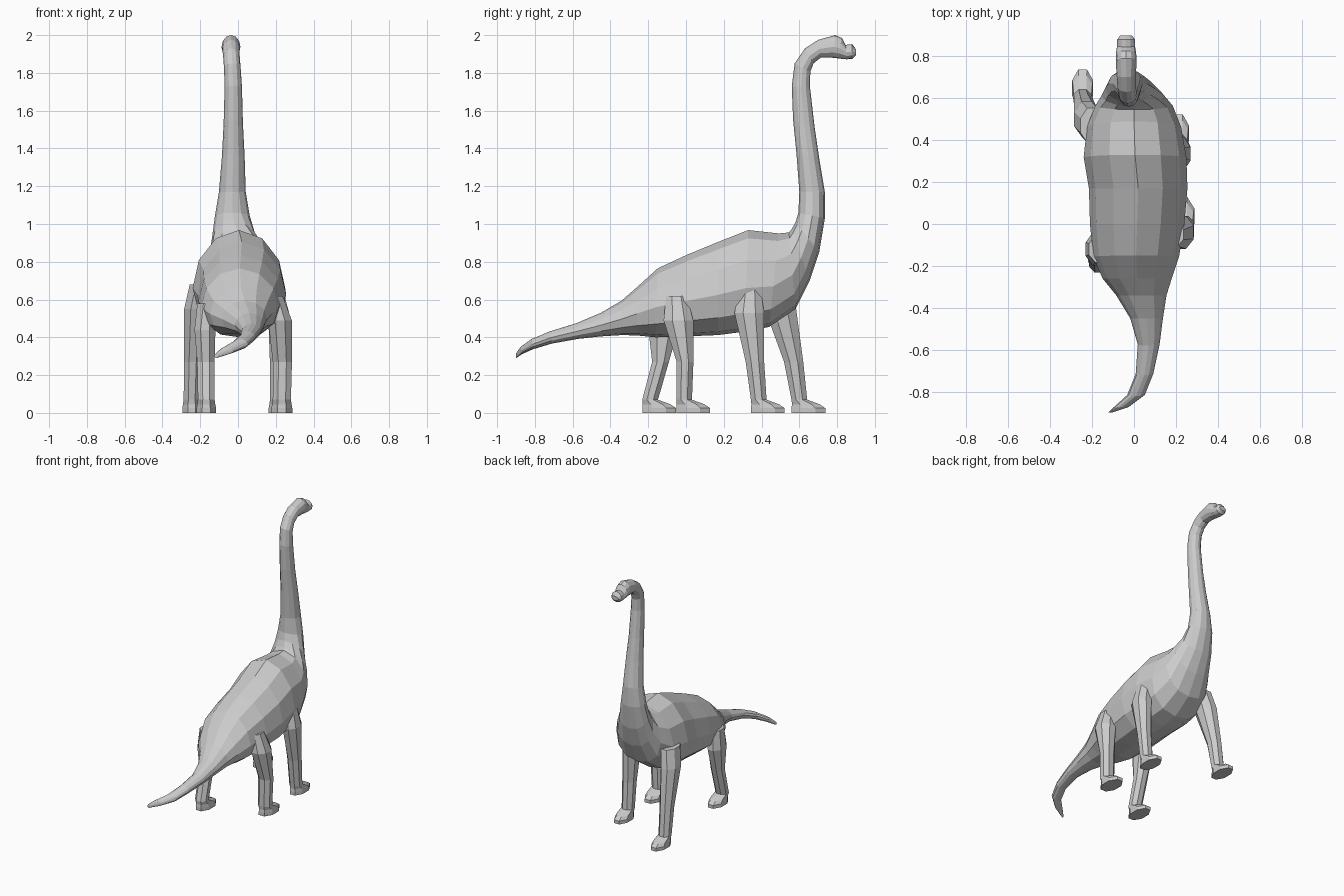
import bpy, bmesh, math
from mathutils import Vector


def loft(name, rings, cap_start=True, cap_end=True):
    """Skin a list of equally sized vertex rings with flat quads."""
    bm = bmesh.new()
    loops = [[bm.verts.new(p) for p in ring] for ring in rings]
    n = len(loops[0])
    for a, b in zip(loops, loops[1:]):
        for i in range(n):
            j = (i + 1) % n
            bm.faces.new((a[i], a[j], b[j], b[i]))
    if cap_start:
        bm.faces.new(loops[0])
    if cap_end:
        bm.faces.new(loops[-1])
    bmesh.ops.recalc_face_normals(bm, faces=bm.faces)
    # open tubes: make sure the faces look away from the ring centre
    f = bm.faces[:][n * (len(loops) // 2)]
    k = len(loops) // 2
    centre = sum((v.co for v in loops[k]), Vector()) / n
    if f.normal.dot(f.calc_center_median() - centre) < 0:
        bmesh.ops.reverse_faces(bm, faces=bm.faces)
    mesh = bpy.data.meshes.new(name)
    bm.to_mesh(mesh)
    bm.free()
    obj = bpy.data.objects.new(name, mesh)
    bpy.context.collection.objects.link(obj)
    return obj


def spine_ring(x, w, ty, tz, by, bz, n=12):
    """Ring between a back point and a belly point; wide rings are pear-shaped."""
    top, bottom = Vector((x, ty, tz)), Vector((x, by, bz))
    pts = []
    for i in range(n):
        a = 2 * math.pi * i / n
        h = ((1 + math.sin(a)) / 2) ** (1 + 0.9 * w)
        pts.append(bottom.lerp(top, h) + Vector((w * math.cos(a), 0, 0)))
    return pts


def flat_ring(x, y, z, rx, ry, n=8):
    """Horizontal ring for the legs."""
    return [Vector((x + rx * math.cos(a), y + ry * math.sin(a), z))
            for a in (2 * math.pi * (i + 0.5) / n for i in range(n))]


# rows: centre x, half width, back y, back z, belly y, belly z
tail = [
    (-0.115, 0.010, -0.90, 0.315, -0.90, 0.290),
    (-0.06, 0.035, -0.875, 0.350, -0.87, 0.310),
    (0.01, 0.042, -0.82, 0.390, -0.81, 0.337),
    (0.05, 0.042, -0.72, 0.432, -0.71, 0.367),
    (0.07, 0.052, -0.58, 0.475, -0.57, 0.392),
    (0.06, 0.078, -0.45, 0.530, -0.45, 0.405),
    (0.035, 0.120, -0.34, 0.595, -0.34, 0.412),
]
torso = [
    tail[-1],
    (0.015, 0.165, -0.26, 0.665, -0.26, 0.410),
    (0.01, 0.205, -0.15, 0.765, -0.16, 0.400),
    (0.015, 0.225, 0.00, 0.835, 0.00, 0.405),
    (0.02, 0.235, 0.17, 0.905, 0.17, 0.412),
    (0.005, 0.245, 0.33, 0.968, 0.31, 0.430),
    (0.0, 0.225, 0.49, 0.950, 0.44, 0.455),
    (0.0, 0.185, 0.545, 0.955, 0.58, 0.550),
    (-0.005, 0.150, 0.56, 0.975, 0.655, 0.700),
    (-0.02, 0.118, 0.58, 1.010, 0.705, 0.850),
]
neck = [
    torso[-1],
    (-0.03, 0.092, 0.595, 1.060, 0.735, 1.030),
    (-0.03, 0.071, 0.60, 1.170, 0.735, 1.170),
    (-0.025, 0.060, 0.585, 1.370, 0.705, 1.350),
    (-0.025, 0.051, 0.567, 1.550, 0.68, 1.520),
    (-0.025, 0.046, 0.56, 1.730, 0.657, 1.720),
    (-0.03, 0.044, 0.575, 1.850, 0.658, 1.805),
    (-0.035, 0.044, 0.63, 1.930, 0.675, 1.850),
    (-0.037, 0.046, 0.70, 1.975, 0.715, 1.882),
]
head = [
    neck[-1],
    (-0.037, 0.050, 0.79, 2.000, 0.78, 1.880),
    (-0.038, 0.048, 0.825, 1.985, 0.81, 1.876),
    (-0.038, 0.043, 0.845, 1.948, 0.85, 1.872),
    (-0.038, 0.042, 0.88, 1.952, 0.88, 1.873),
    (-0.038, 0.028, 0.90, 1.925, 0.90, 1.893),
]
parts = (("tail", tail), ("torso", torso), ("neck", neck), ("head", head))
for name, rows in parts:
    loft(name, [spine_ring(*r) for r in rows], name == "tail", name == "head")


def leg(name, top, thigh, knee, ankle):
    """Tapered leg from (x, y, z, rx, ry) rings, ending in a flat foot with toes forward."""
    x, y, z, rx, ry = ankle
    foot = [(x, y + 0.035, 0.045, rx + 0.004, ry + 0.035),
            (x, y + 0.048, 0.025, rx + 0.008, ry + 0.052),
            (x, y + 0.048, 0.0, rx + 0.008, ry + 0.052)]
    loft(name, [flat_ring(*r) for r in [top, thigh, knee, ankle] + foot])


# walking pose: each leg is placed on its own
leg("front_leg_right", (0.19, 0.34, 0.66, 0.05, 0.06), (0.215, 0.335, 0.53, 0.06, 0.085),
    (0.215, 0.365, 0.27, 0.05, 0.053), (0.212, 0.385, 0.07, 0.046, 0.045))
leg("front_leg_left", (-0.20, 0.47, 0.68, 0.06, 0.09), (-0.225, 0.50, 0.55, 0.065, 0.09),
    (-0.24, 0.57, 0.27, 0.05, 0.055), (-0.245, 0.60, 0.07, 0.046, 0.045))
leg("hind_leg_right", (0.19, -0.05, 0.62, 0.05, 0.06), (0.222, -0.04, 0.49, 0.068, 0.085),
    (0.235, -0.005, 0.27, 0.055, 0.048), (0.232, -0.01, 0.07, 0.052, 0.045))
leg("hind_leg_left", (-0.16, -0.12, 0.58, 0.06, 0.07), (-0.175, -0.12, 0.44, 0.06, 0.085),
    (-0.17, -0.135, 0.27, 0.05, 0.048), (-0.168, -0.19, 0.07, 0.048, 0.045))
